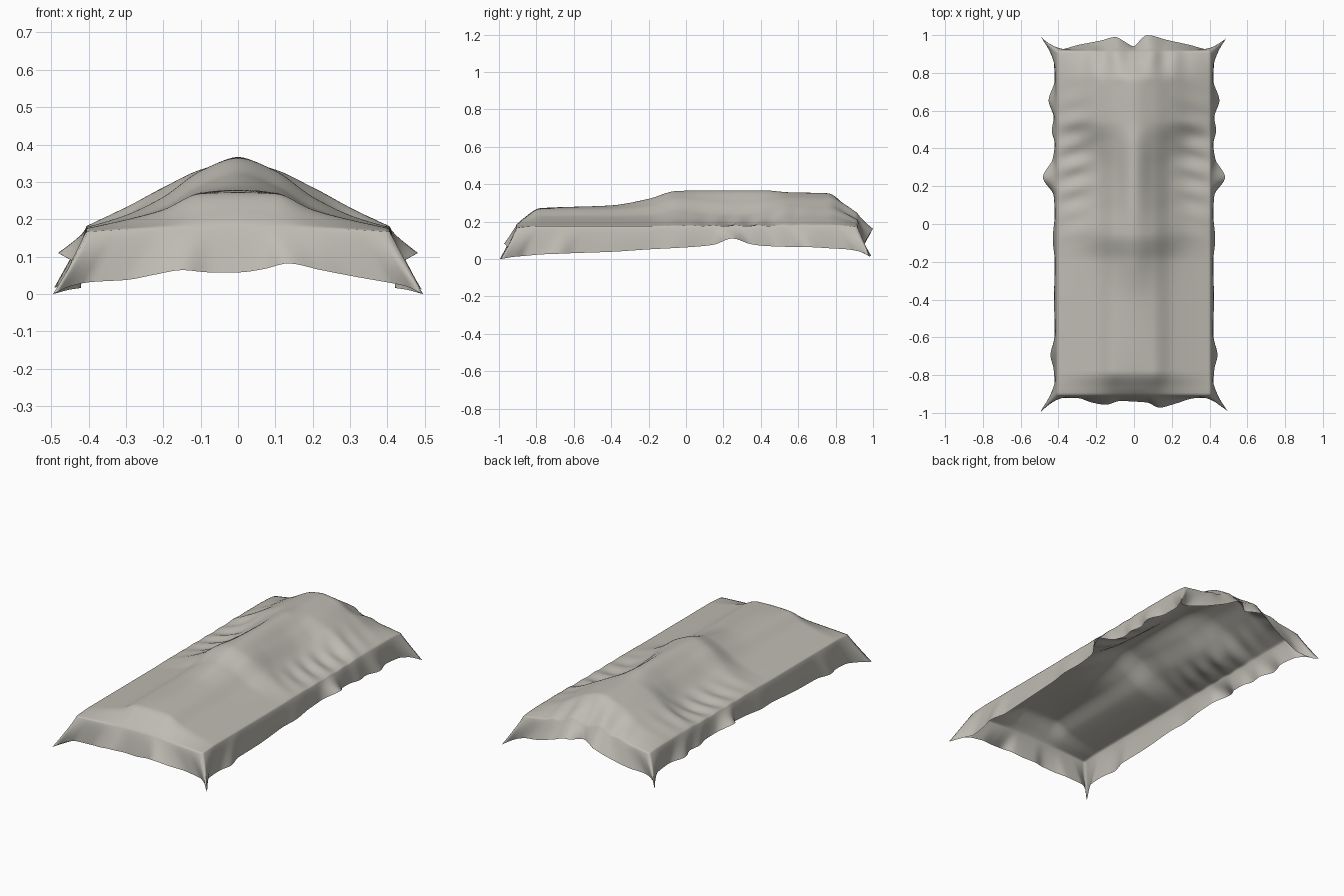
import bpy, bmesh, math

if "Cube" in bpy.data.objects:
    bpy.data.objects.remove(bpy.data.objects["Cube"])

NX, NY, NS = 64, 150, 12          # deck columns, deck rows, skirt rows
HX, Y0, Y1 = 0.405, -0.905, 0.915   # deck half width, front edge, back edge


def curve(pts, t):
    """Smooth curve without overshoot through (t, value) pairs."""
    n = len(pts)
    d = [(pts[i + 1][1] - pts[i][1]) / (pts[i + 1][0] - pts[i][0]) for i in range(n - 1)]

    def slope(i):
        if i == 0 or i == n - 1:
            return d[0] if i == 0 else d[-1]
        a, b = d[i - 1], d[i]
        return 0.0 if a * b <= 0 else 2 * a * b / (a + b)
    t = min(max(t, pts[0][0]), pts[-1][0])
    i = next(k for k in range(n - 1) if t <= pts[k + 1][0])
    h = pts[i + 1][0] - pts[i][0]
    u = (t - pts[i][0]) / h
    return ((2*u**3 - 3*u*u + 1) * pts[i][1] + (u**3 - 2*u*u + u) * h * slope(i)
            + (3*u*u - 2*u**3) * pts[i + 1][1] + (u**3 - u*u) * h * slope(i + 1))


# Cross-sections: y, then heights at |x| = 0, 0.1, 0.2, 0.3, 0.41
COLS = (0, 0.1, 0.2, 0.3, 0.41)
ROWS = [
    (-0.91, .190, .188, .184, .180, .174),
    (-0.87, .225, .220, .202, .190, .179),
    (-0.78, .280, .277, .234, .207, .183),
    (-0.40, .295, .281, .234, .207, .183),
    (-0.20, .330, .296, .238, .207, .183),
    (-0.05, .372, .338, .268, .218, .185),
    (0.10, .375, .325, .248, .205, .185),
    (0.30, .375, .315, .238, .200, .185),
    (0.42, .375, .325, .255, .205, .185),
    (0.55, .365, .341, .293, .236, .187),
    (0.76, .360, .335, .282, .230, .187),
    (0.85, .300, .288, .248, .215, .185),
    (0.92, .235, .245, .212, .195, .178),
]
# Hems: position along the edge (-1..1), outward distance, height
SIDE = [(-1, .495, .008), (-.93, .45, .02), (-.87, .42, .025), (-.78, .425, .033), (-.70, .442, .036),
        (-.60, .42, .04), (-.40, .423, .047), (-.2, .42, .06), (-.08, .43, .066), (.05, .42, .074),
        (.15, .425, .085), (.25, .482, .118), (.35, .43, .088), (.43, .42, .078), (.5, .435, .075),
        (.57, .425, .073), (.66, .452, .072), (.77, .42, .066), (.87, .425, .06), (.93, .45, .05),
        (1, .492, .025)]
FRONT = [(-1, .995, .008), (-.9, .945, .03), (-.8, .92, .04), (-.6, .922, .046), (-.45, .945, .06),
         (-.3, .957, .072), (-.15, .937, .066), (0, .94, .066), (.14, .945, .075), (.27, .972, .09),
         (.45, .95, .072), (.65, .922, .053), (.8, .92, .04), (.9, .945, .03), (1, .995, .008)]
BACK = [(-1, .985, .02), (-.9, .94, .045), (-.8, .925, .06), (-.6, .948, .08), (-.35, .972, .12),
        (-.2, .99, .155), (-.1, .965, .165), (0, .94, .165), (.06, .97, .168), (.14, 1.0, .17),
        (.35, .975, .13), (.6, .948, .085), (.8, .925, .06), (.9, .94, .045), (1, .985, .02)]


def hem(table, s):
    return (curve([(p[0], p[1]) for p in table], s), curve([(p[0], p[2]) for p in table], s))


def bump(t, lo, hi):
    return math.sin(math.pi * (t - lo) / (hi - lo)) ** 2 if lo < t < hi else 0.0


def wrinkle(x, y):
    """Small folds running inward from the long edges and the back edge."""
    a = abs(x)
    z = 0.007 * bump(a, 0.16, 0.46) * bump(y, -0.2, 0.85) * math.sin(52 * y + 14 * a + (1 if x > 0 else 0))
    z += 0.010 * bump(y, 0.72, 1.05) * bump(a, -0.1, 0.36) * math.cos(45 * a + 2.6)
    return z


bm = bmesh.new()

# Deck draped over the ridge
sections = []
for j in range(NY + 1):
    y = Y0 + (Y1 - Y0) * j / NY
    sec = [(c, curve([(r[0], r[k + 1]) for r in ROWS], y)) for k, c in enumerate(COLS)]
    sec = [(-c, z) for c, z in reversed(sec[1:])] + sec
    row = []
    for i in range(NX + 1):
        x = HX * (2 * i / NX - 1)
        row.append(bm.verts.new((x, y, curve(sec, x) + wrinkle(x, y))))
    sections.append(row)
for j in range(NY):
    for i in range(NX):
        a, b = sections[j], sections[j + 1]
        bm.faces.new((a[i], a[i + 1], b[i + 1], b[i]))

# Perimeter loop with the matching hem point and outward direction
ring = []
for i in range(NX):
    s = 2 * i / NX - 1
    o, z = hem(FRONT, s)
    ring.append((sections[0][i], (0.495 * s, -o, z), (0, -1)))
for j in range(NY):
    s = 2 * j / NY - 1
    o, z = hem(SIDE, s)
    ring.append((sections[j][NX], (o, 0.99 * s, z), (1, 0)))
for i in range(NX, 0, -1):
    s = 2 * i / NX - 1
    o, z = hem(BACK, s)
    ring.append((sections[NY][i], (0.492 * s, o, z), (0, 1)))
for j in range(NY, 0, -1):
    s = 2 * j / NY - 1
    o, z = hem(SIDE, s)
    ring.append((sections[j][0], (-o, 0.99 * s, z), (-1, 0)))

# Hanging skirt, rounded over the deck edge
loops = [[r[0] for r in ring]]
for k in range(1, NS + 1):
    t = k / NS
    loop = []
    for top, h, n in ring:
        p = top.co
        c = (p.x + 0.012 * n[0], p.y + 0.012 * n[1], p.z - 0.02)
        w = ((1 - t) ** 2, 2 * t * (1 - t), t * t)
        loop.append(bm.verts.new([w[0] * p[m] + w[1] * c[m] + w[2] * h[m] for m in range(3)]))
    loops.append(loop)
for a, b in zip(loops, loops[1:]):
    for i in range(len(a)):
        q = (i + 1) % len(a)
        bm.faces.new((a[i], b[i], b[q], a[q]))

bmesh.ops.recalc_face_normals(bm, faces=bm.faces)
bm.normal_update()
if sections[NY // 2][NX // 2].normal.z < 0:
    bmesh.ops.reverse_faces(bm, faces=bm.faces)
zmin = min(v.co.z for v in bm.verts)
bmesh.ops.translate(bm, verts=bm.verts, vec=(0, 0, -zmin))
for f in bm.faces:
    f.smooth = True

mesh = bpy.data.meshes.new("draped_cover")
bm.to_mesh(mesh)
bm.free()
cover = bpy.data.objects.new("draped_cover", mesh)
bpy.context.collection.objects.link(cover)

# Grey-beige cloth
cloth = bpy.data.materials.new("grey_beige_cloth")
cloth.diffuse_color = (0.52, 0.50, 0.45, 1)
cloth.use_nodes = True
cloth.node_tree.nodes["Principled BSDF"].inputs["Base Color"].default_value = cloth.diffuse_color
mesh.materials.append(cloth)
